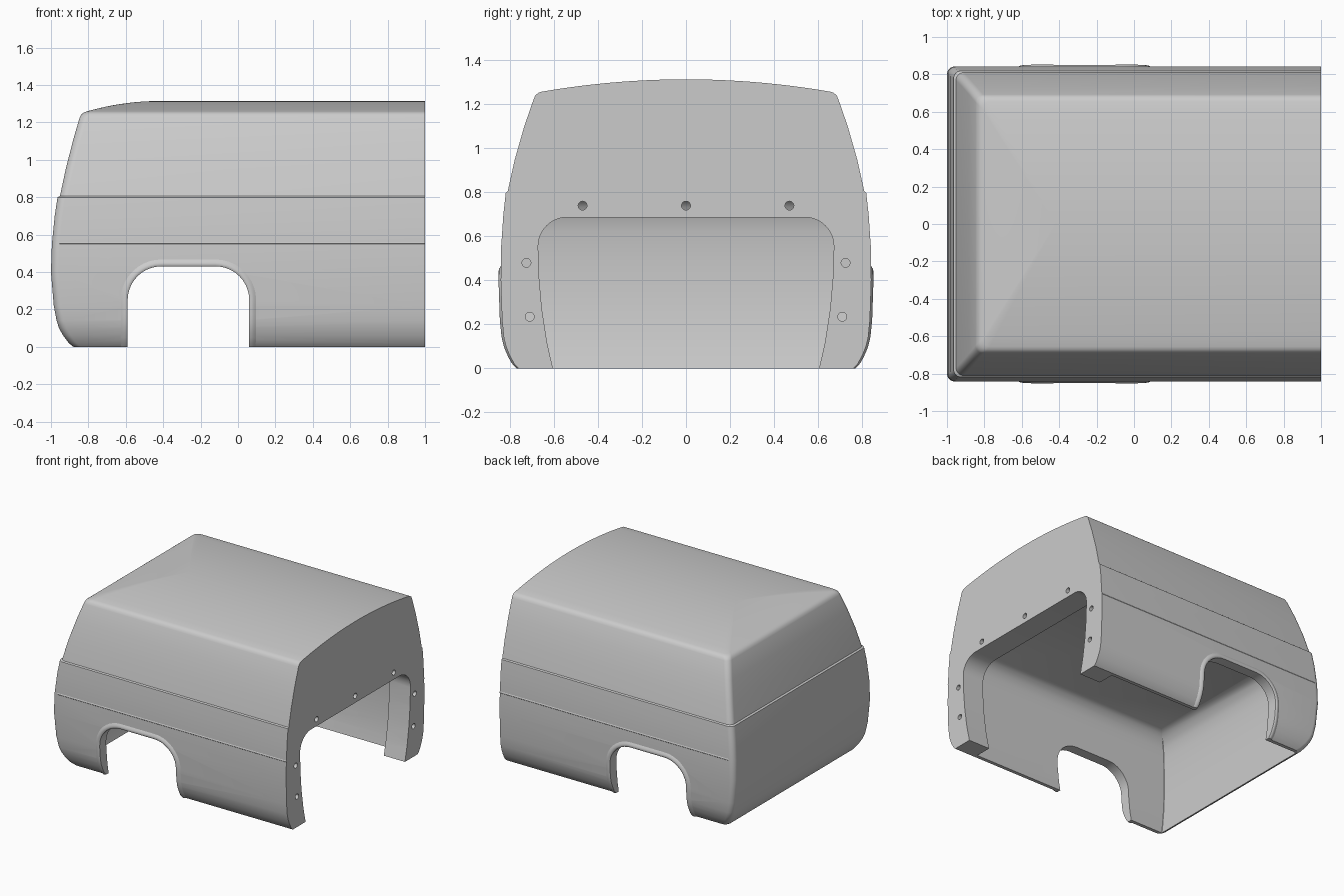
import bpy, bmesh
from math import sin, cos, pi, radians

if "Cube" in bpy.data.objects:
    bpy.data.objects.remove(bpy.data.objects["Cube"], do_unlink=True)

grey = bpy.data.materials.new("body_grey")
grey.use_nodes = True
grey.diffuse_color = (0.6, 0.6, 0.6, 1)
grey.node_tree.nodes["Principled BSDF"].inputs["Base Color"].default_value = (0.6, 0.6, 0.6, 1)


def skin(name, loops):
    """Bridge matching closed loops of points and cap both ends."""
    bm = bmesh.new()
    rings = [[bm.verts.new(p) for p in loop] for loop in loops]
    n = len(rings[0])
    for a, b in zip(rings, rings[1:]):
        for i in range(n):
            j = (i + 1) % n
            bm.faces.new((a[i], a[j], b[j], b[i]))
    bm.faces.new(rings[0])
    bm.faces.new(rings[-1])
    bmesh.ops.recalc_face_normals(bm, faces=bm.faces)
    mesh = bpy.data.meshes.new(name)
    bm.to_mesh(mesh)
    bm.free()
    mesh.materials.append(grey)
    ob = bpy.data.objects.new(name, mesh)
    bpy.context.collection.objects.link(ob)
    return ob


def loft(name, levels, x_max, steps):
    """Stack of outlines (z, half width, end x, corner radius), flat at x_max."""
    loops = []
    for z, w, e, r in levels:
        half = [(x_max, w)]
        for i in range(steps + 1):
            a = i / steps * pi / 2
            half.append((e + r - r * sin(a), w - r + r * cos(a)))
        outline = half + [(x, -y) for x, y in reversed(half)]
        loops.append([(x, y, z) for x, y in outline])
    return skin(name, loops)


def prism(name, outline, axis, lo, hi):
    """Extrude an outline of (horizontal, z) points along x or y."""
    place = (lambda h, z, d: (d, h, z)) if axis == "x" else (lambda h, z, d: (h, d, z))
    return skin(name, [[place(h, z, d) for h, z in outline] for d in (lo, hi)])


def arc(cx, cz, r, start, end, steps=10):
    angles = [radians(start + (end - start) * i / steps) for i in range(steps + 1)]
    return [(cx + r * cos(a), cz + r * sin(a)) for a in angles]


def cut(target, cutter):
    bpy.context.view_layer.objects.active = target
    mod = target.modifiers.new("cut", "BOOLEAN")
    mod.operation = "DIFFERENCE"
    mod.solver = "EXACT"
    mod.object = cutter
    bpy.ops.object.modifier_apply(modifier=mod.name)
    bpy.data.objects.remove(cutter, do_unlink=True)


def smooth(ob):
    bpy.ops.object.select_all(action="DESELECT")
    ob.select_set(True)
    bpy.context.view_layer.objects.active = ob
    bpy.ops.object.shade_smooth_by_angle(angle=radians(28))


# Outer shell: curved walls, waist step, rounded roof edge, hipped roof
walls = [(0, .76, -.88), (.02, .78, -.905), (.06, .802, -.935), (.1, .818, -.957),
         (.14, .828, -.97), (.22, .836, -.985), (.4, .842, -1), (.55, .84, -.995),
         (.7, .83, -.98), (.799, .819, -.965), (.806, .81, -.952),
         (.95, .778, -.921), (1.1, .735, -.883), (1.225, .692, -.847),
         (1.242, .684, -.838), (1.253, .67, -.824)]
levels = [(z, w, e, .042) for z, w, e in walls]
for i in range(12):
    t = 1 - i / 11 * .985
    levels.append((1.314 - .056 * t * t, .655 * t, -.42 - .39 * t, .04 * t))
body = loft("body_shell", levels, 1, 8)


def half_width(z):
    for (z0, w0, _), (z1, w1, _) in zip(walls, walls[1:]):
        if z <= z1:
            return w0 + (w1 - w0) * (z - z0) / (z1 - z0)


# Hollow interior behind the end flange
cavity = [(-.05, .725, -.86), (0, .733, -.87), (.08, .748, -.89), (.2, .761, -.91),
          (.35, .768, -.922), (.5, .767, -.92), (.62, .758, -.91), (.69, .745, -.895),
          (.735, .725, -.872), (.77, .69, -.835), (.785, .65, -.8)]
cut(body, loft("cavity", [(z, w, e, .002) for z, w, e in cavity], .82, 1))

# Opening through the flange
side = [(.575, -.1), (.605, 0), (.632, .12), (.655, .27), (.668, .42)]
half = side + arc(.54, .555, .132, 0, 90)
cut(body, prism("opening", half + [(-y, z) for y, z in reversed(half)], "x", .7, 1.1))

# Bolt holes round the opening
for y, z in ((-.47, .74), (0, .74), (.47, .74), (.725, .48), (-.725, .48),
             (.71, .235), (-.71, .235)):
    cut(body, prism("hole", arc(y, z, .02, 0, 345, 23), "x", .75, 1.1))


# Wheel arches on both sides
def arch(grow, low):
    r = .18 + grow
    legs = [low + (.25 - low) * i / 10 for i in range(10)]
    return [(.06 + grow, z) for z in legs] + arc(-.12, .25, r, 0, 90) \
        + arc(-.41, .25, r, 90, 180) + [(-.59 - grow, z) for z in reversed(legs)]


cut(body, prism("arch_cutter", arch(0, -.1), "y", -1, 1))
smooth(body)

# Low rounded lips following the arches, and the thin side mouldings
lip_profile = [(0, -.012), (0, .005), (.006, .009), (.014, .01), (.022, .008),
               (.03, .004), (.042, -.003), (.042, -.012)]
for sign, label in ((1, "back"), (-1, "front")):
    rows = [[(x, sign * (half_width(z) + out), z) for x, z in arch(grow, 0)]
            for grow, out in lip_profile]
    smooth(skin(label + "_arch_lip", list(zip(*rows))))

    w = half_width(.555)
    strip = [(sign * (w - .01), .545), (sign * (w - .001), .547), (sign * (w + .002), .551),
             (sign * (w + .002), .557), (sign * (w - .001), .562), (sign * (w - .01), .564)]
    smooth(prism(label + "_side_moulding", strip, "x", -.955, 1))
